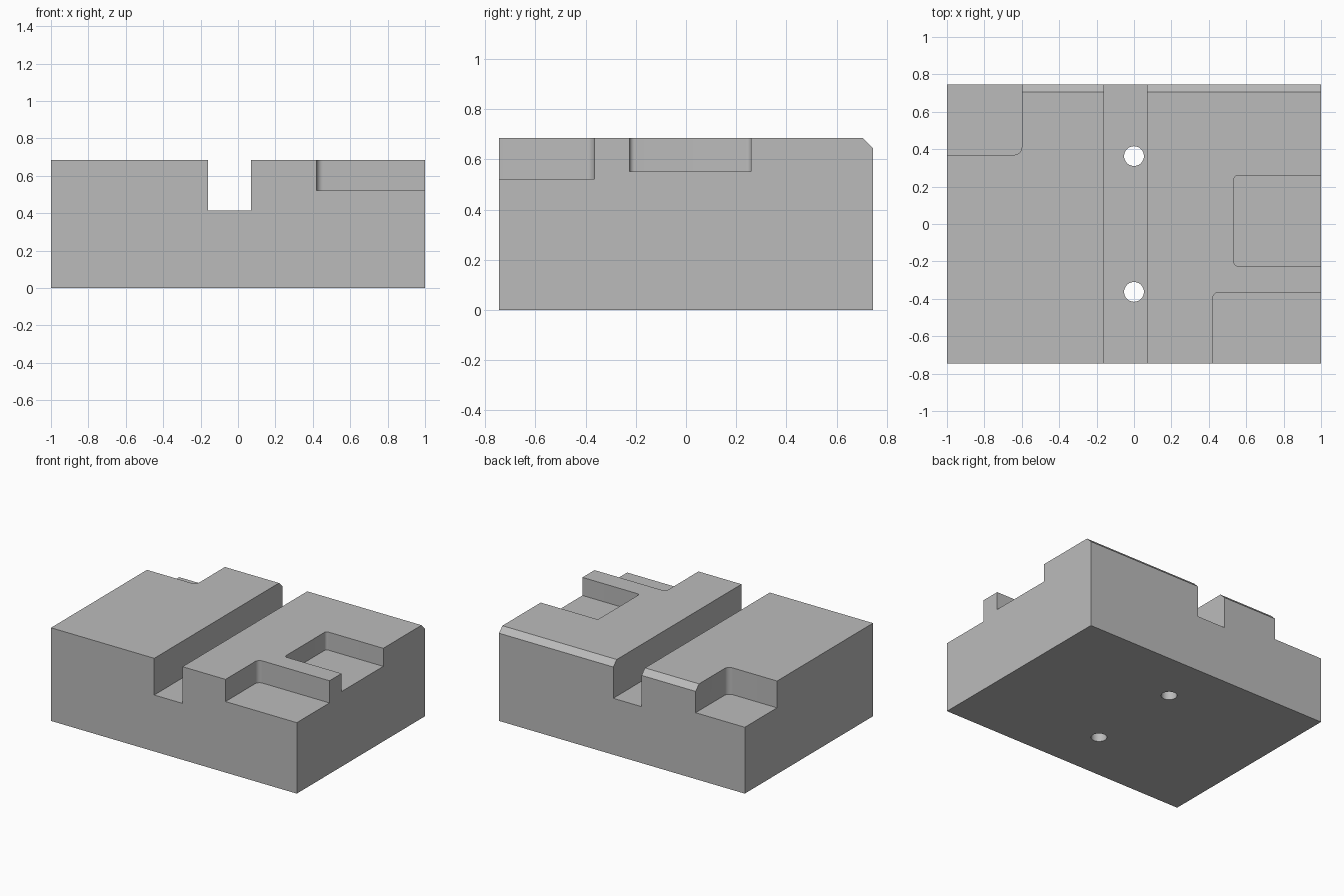
import bpy, bmesh, math

cube = bpy.data.objects.get("Cube")
if cube:
    bpy.data.objects.remove(cube, do_unlink=True)

W, D, H = 1.0, 0.745, 0.685      # half width, half depth, height
OVER = 0.1                       # how far cutters reach past the block

grey = bpy.data.materials.new("plain grey")
grey.use_nodes = True
color = (0.5, 0.5, 0.5, 1)
grey.diffuse_color = color
grey.node_tree.nodes["Principled BSDF"].inputs["Base Color"].default_value = color


def add_object(name, bm):
    bmesh.ops.recalc_face_normals(bm, faces=bm.faces)
    mesh = bpy.data.meshes.new(name)
    bm.to_mesh(mesh)
    bm.free()
    mesh.materials.append(grey)
    obj = bpy.data.objects.new(name, mesh)
    bpy.context.collection.objects.link(obj)
    return obj


def extrude_outline(name, points, offset):
    bm = bmesh.new()
    face = bm.faces.new([bm.verts.new(p) for p in points])
    new = bmesh.ops.extrude_face_region(bm, geom=[face])["geom"]
    moved = [v for v in new if isinstance(v, bmesh.types.BMVert)]
    bmesh.ops.translate(bm, verts=moved, vec=offset)
    return add_object(name, bm)


def rounded_rect(x0, x1, y0, y1, radius, steps=8):
    """Outline of a rectangle with rounded corners."""
    points = []
    for i, (x, y, sx, sy) in enumerate([(x1, y1, -1, -1), (x0, y1, 1, -1),
                                        (x0, y0, 1, 1), (x1, y0, -1, 1)]):
        for s in range(steps + 1):
            a = math.pi / 2 * (i + s / steps)
            points.append((x + radius * (sx + math.cos(a)),
                           y + radius * (sy + math.sin(a))))
    return points


def cut(target, outline, floor):
    points = [(x, y, floor) for x, y in outline]
    cutter = extrude_outline("cutter", points, (0, 0, H + OVER - floor))
    cutter.hide_render = True
    mod = target.modifiers.new("cut", 'BOOLEAN')
    mod.operation, mod.solver, mod.object = 'DIFFERENCE', 'EXACT', cutter
    bpy.context.view_layer.objects.active = target
    bpy.ops.object.modifier_apply(modifier=mod.name)
    bpy.data.objects.remove(cutter, do_unlink=True)


# Block with a chamfered back top edge
bevel = 0.04
profile = [(-D, 0), (D, 0), (D, H - bevel), (D - bevel, H), (-D, H)]
block = extrude_outline("machined_block", [(-W, y, z) for y, z in profile], (2 * W, 0, 0))

# Long slot from front to back
slot = [(-0.16, -D - OVER), (0.07, -D - OVER), (0.07, D + OVER), (-0.16, D + OVER)]
cut(block, slot, 0.415)

# Front corner pocket, side pocket and back corner pocket
cut(block, rounded_rect(0.42, W + OVER, -D - OVER, -0.365, 0.035), 0.522)
cut(block, rounded_rect(0.535, W + OVER, -0.225, 0.26, 0.02), 0.552)
cut(block, rounded_rect(-W - OVER, -0.6, 0.37, D + OVER, 0.04), 0.488)

# Two through holes in the slot floor
r, n = 0.053, 40
for y in (-0.363, 0.363):
    circle = [(r * math.cos(2 * math.pi * i / n), y + r * math.sin(2 * math.pi * i / n))
              for i in range(n)]
    cut(block, circle, -OVER)

bpy.ops.object.select_all(action='DESELECT')
block.select_set(True)
bpy.context.view_layer.objects.active = block
bpy.ops.object.shade_smooth_by_angle(angle=math.radians(30))
